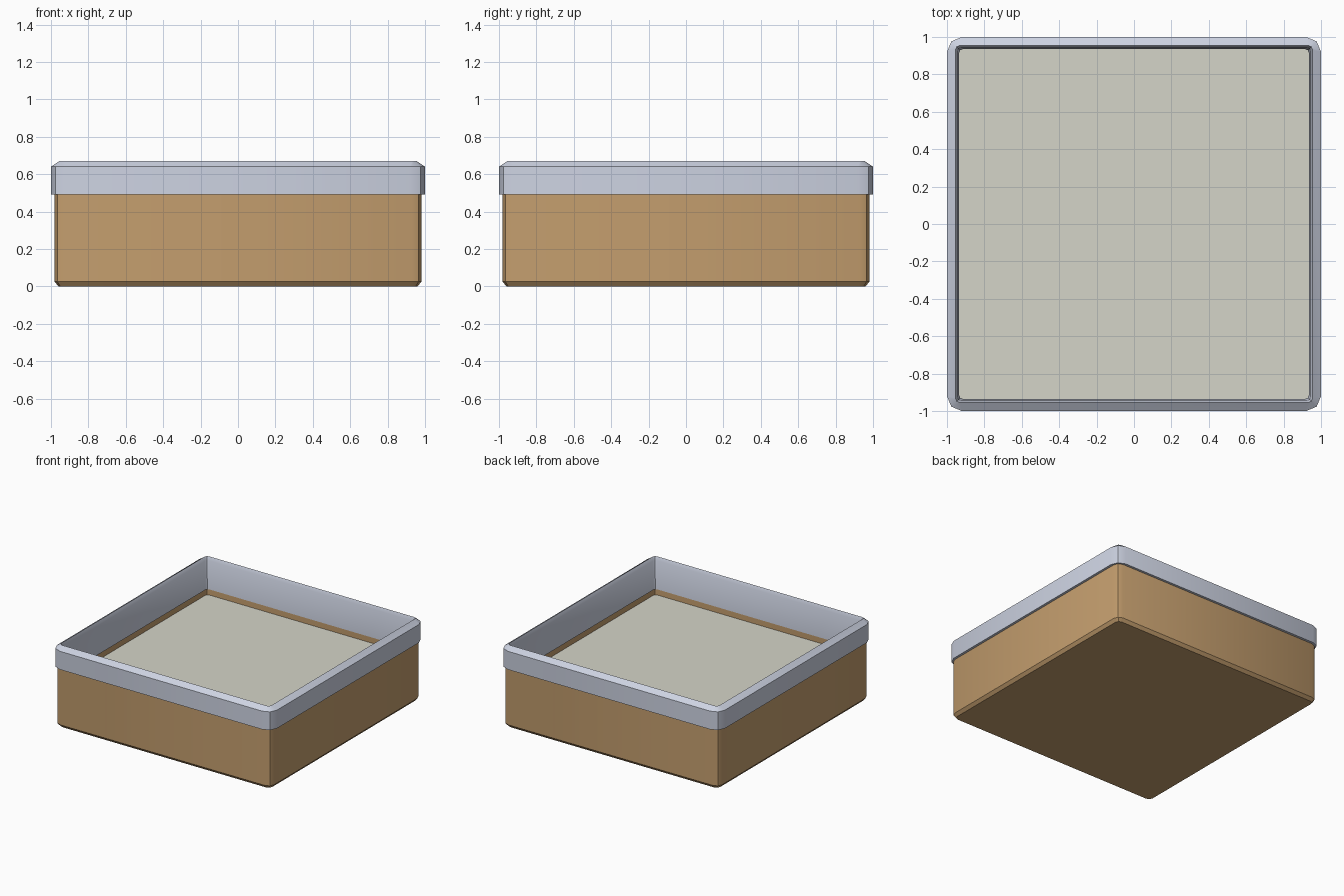
import bpy, bmesh, math

cube = bpy.data.objects.get("Cube")
if cube:
    bpy.data.objects.remove(cube, do_unlink=True)


def material(name, rgb):
    mat = bpy.data.materials.new(name)
    mat.use_nodes = True
    color = (*rgb, 1)
    mat.diffuse_color = color
    mat.node_tree.nodes["Principled BSDF"].inputs["Base Color"].default_value = color
    return mat


def rounded_square(bm, half, radius, z):
    """Ring of vertices for a square whose corners have two facets."""
    ring = []
    for corner in range(4):
        mid = math.radians(45 + 90 * corner)
        cx = math.copysign(half - radius, math.cos(mid))
        cy = math.copysign(half - radius, math.sin(mid))
        for step in (-1, 0, 1):
            a = mid + step * math.pi / 4
            ring.append(bm.verts.new((cx + radius * math.cos(a), cy + radius * math.sin(a), z)))
    return ring


def loft(name, sections, mat, closed=False):
    """Skin rounded squares (half width, corner radius, height) into one part."""
    bm = bmesh.new()
    rings = [rounded_square(bm, *s) for s in sections]
    pairs = list(zip(rings, rings[1:]))
    if closed:
        pairs.append((rings[-1], rings[0]))
    else:
        bm.faces.new(rings[0])
        bm.faces.new(rings[-1])
    for low, high in pairs:
        n = len(low)
        for i in range(n):
            j = (i + 1) % n
            bm.faces.new((low[i], low[j], high[j], high[i]))
    bmesh.ops.recalc_face_normals(bm, faces=bm.faces)
    mesh = bpy.data.meshes.new(name)
    bm.to_mesh(mesh)
    bm.free()
    mesh.materials.append(mat)
    obj = bpy.data.objects.new(name, mesh)
    bpy.context.collection.objects.link(obj)
    bpy.ops.object.select_all(action='DESELECT')
    obj.select_set(True)
    bpy.context.view_layer.objects.active = obj
    bpy.ops.object.shade_smooth_by_angle(angle=math.radians(30))
    return obj


tan = material("tan_box", (0.55, 0.34, 0.155))
pale_blue = material("pale_blue_rim", (0.61, 0.65, 0.76))
sand = material("pale_sand", (0.66, 0.66, 0.58))

# Open tray with a chamfered base
loft("tray", [(0.96, 0.035, 0), (0.98, 0.05, 0.025), (0.98, 0.05, 0.5),
              (0.942, 0.02, 0.5), (0.942, 0.02, 0.3)], tan)

# Rim clipped over the tray wall, with a sloping top and a lining inside
loft("rim", [(1, 0.08, 0.49), (1, 0.08, 0.64), (0.955, 0.025, 0.67),
             (0.945, 0.025, 0.64), (0.935, 0.02, 0.41),
             (0.95, 0.02, 0.41), (0.95, 0.02, 0.49)], pale_blue, closed=True)

# Level filling inside the tray
loft("filling", [(0.942, 0.02, 0.31), (0.942, 0.02, 0.36)], sand)
